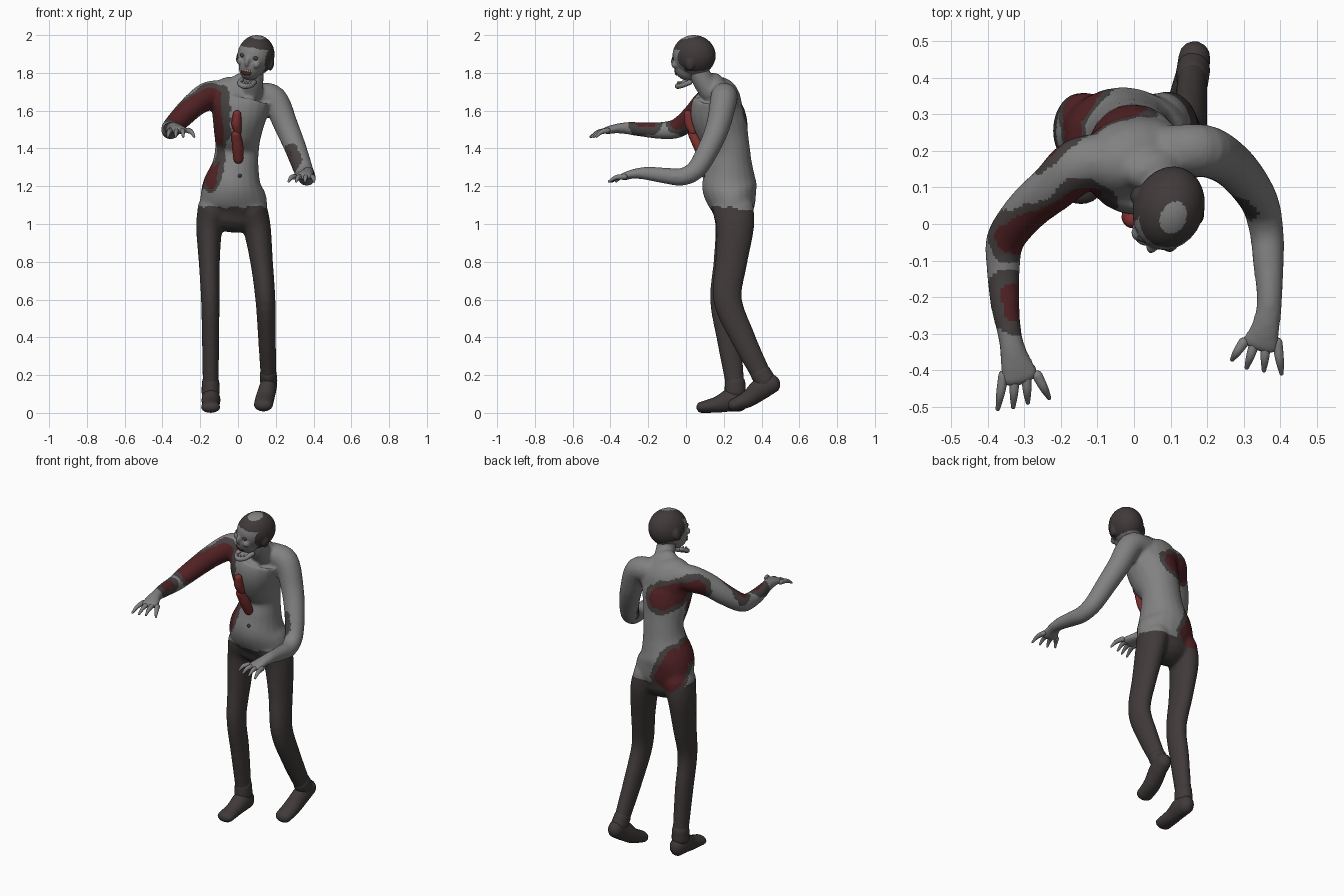
import bpy, bmesh, math
from mathutils import Vector, Matrix, noise

if "Cube" in bpy.data.objects:
    bpy.data.objects.remove(bpy.data.objects["Cube"])


def material(name, r, g, b):
    m = bpy.data.materials.new(name)
    m.use_nodes = True
    m.diffuse_color = (r, g, b, 1)
    m.node_tree.nodes["Principled BSDF"].inputs["Base Color"].default_value = (r, g, b, 1)
    return m


SKIN = material("grey skin", .22, .22, .22)
DARK = material("dark cloth", .052, .042, .042)
EDGE = material("wound edge", .06, .052, .05)
BLOOD = material("dried blood", .085, .016, .018)
ORGAN = material("raw red", .2, .03, .028)
TEETH = material("old teeth", .5, .45, .33)
X, Z = Vector((1, 0, 0)), Vector((0, 0, 1))


def spline(keys, steps=5):
    """Catmull-Rom through keys (x, y, z, rx, ry)."""
    k = [Vector(p if len(p) == 5 else (*p, p[3])) for p in keys]
    k = [k[0] * 2 - k[1]] + k + [k[-1] * 2 - k[-2]]
    out = []
    for a, b, c, d in zip(k, k[1:], k[2:], k[3:]):
        for i in range(steps):
            t = i / steps
            out.append((b * 2 + (c - a) * t + (a * 2 - b * 5 + c * 4 - d) * t**2
                        + (b * 3 - a - c * 3 + d) * t**3) / 2)
    return out + [k[-2]]


def loft(bm, keys, ref, sides=20):
    """Closed tube with rounded ends; rx lies along ref, ry across it."""
    pts = spline(keys)
    cen = [Vector(p[:3]) for p in pts]
    tan = [(cen[min(i + 1, len(cen) - 1)] - cen[max(i - 1, 0)]).normalized()
           for i in range(len(cen))]
    rows = [(c, t, p[3], p[4]) for c, t, p in zip(cen, tan, pts)]

    def cap(row, sign):
        c, t, rx, ry = row
        return [(c + t * sign * min(rx, ry) * math.sin(a), t, rx * math.cos(a), ry * math.cos(a))
                for a in (.4, .8, 1.2, 1.45)]

    rows = cap(rows[0], -1)[::-1] + rows + cap(rows[-1], 1)
    rings = []
    for c, t, rx, ry in rows:
        u = (ref - t * ref.dot(t)).normalized()
        v = t.cross(u)
        rings.append([bm.verts.new(c + u * rx * math.cos(a) + v * ry * math.sin(a))
                      for a in (math.tau * i / sides for i in range(sides))])
    faces = [bm.faces.new((p[i], p[(i + 1) % sides], q[(i + 1) % sides], q[i]))
             for p, q in zip(rings, rings[1:]) for i in range(sides)]
    faces += [bm.faces.new(rings[0][::-1]), bm.faces.new(rings[-1])]
    bmesh.ops.recalc_face_normals(bm, faces=faces)


def ball(bm, loc, size):
    bmesh.ops.create_uvsphere(bm, u_segments=24, v_segments=16, radius=1,
                              matrix=Matrix.Translation(loc) @ Matrix.Diagonal((*size, 1)))


def finish(bm, name, mats, voxel=0, smooth=6):
    """Make an object; with a voxel size, fuse its volumes into one skin."""
    me = bpy.data.meshes.new(name)
    bm.to_mesh(me)
    bm.free()
    ob = bpy.data.objects.new(name, me)
    bpy.context.collection.objects.link(ob)
    if voxel:
        fuse = ob.modifiers.new("fuse", 'REMESH')
        fuse.mode, fuse.voxel_size = 'VOXEL', voxel
        soft = ob.modifiers.new("soft", 'SMOOTH')
        soft.factor, soft.iterations = .5, smooth
        me = bpy.data.meshes.new_from_object(ob.evaluated_get(bpy.context.evaluated_depsgraph_get()))
        ob.modifiers.clear()
        ob.data = me
    me.materials.clear()
    for m in mats:
        me.materials.append(m)
    me.polygons.foreach_set("use_smooth", [True] * len(me.polygons))
    return ob


# Body: torso, neck, arms with palms, and legs fused together
body = bmesh.new()
loft(body, [(-.03, .25, 1.06, .17, .105), (-.025, .245, 1.11, .18, .125),
            (-.03, .23, 1.2, .16, .145), (-.015, .23, 1.3, .126, .125),
            (-.005, .23, 1.4, .116, .108), (0, .195, 1.5, .13, .138),
            (.01, .165, 1.6, .15, .142), (.02, .17, 1.68, .16, .115),
            (.05, .15, 1.735, .09, .06)], X)
loft(body, [(.07, .13, 1.7, .06), (.08, .085, 1.77, .056), (.09, .06, 1.84, .05)], X)
loft(body, [(.1, .2, 1.68, .07), (.19, .2, 1.66, .072), (.255, .17, 1.52, .064),
            (.305, .12, 1.4, .058), (.345, .055, 1.29, .052), (.362, -.02, 1.25, .047),
            (.367, -.1, 1.255, .043), (.37, -.21, 1.268, .035), (.36, -.28, 1.265, .025, .04),
            (.345, -.33, 1.25, .02, .054)], Z)
loft(body, [(-.06, .18, 1.69, .07), (-.15, .16, 1.68, .076), (-.22, .1, 1.64, .067),
            (-.29, .04, 1.575, .06), (-.35, -.04, 1.51, .053), (-.357, -.12, 1.495, .046),
            (-.352, -.22, 1.5, .04), (-.338, -.31, 1.507, .033), (-.325, -.37, 1.505, .025, .042),
            (-.31, -.42, 1.495, .02, .054)], Z)
loft(body, [(-.13, .25, 1.08, .085, .11), (-.152, .255, .98, .07, .1), (-.152, .23, .8, .056, .085),
            (-.147, .195, .6, .049, .068), (-.145, .225, .4, .046, .064),
            (-.145, .26, .15, .042, .05)], X)
loft(body, [(.07, .25, 1.08, .085, .11), (.1, .26, .98, .074, .1), (.125, .24, .8, .06, .085),
            (.145, .22, .6, .053, .076), (.153, .3, .4, .047, .066),
            (.16, .4, .2, .041, .052)], X)
body = finish(body, "body", [SKIN, DARK, EDGE, BLOOD], .01)

# Wounds as capsules on the skin: start, end, blood radius, dark border width
wounds = [((-.32, -.03, 1.55), (-.14, .05, 1.69), .06, .022),
          ((-.14, .06, 1.68), (-.125, .08, 1.5), .05, .045),
          ((-.12, .12, 1.5), (-.16, .12, 1.24), .052, .022),
          ((-.18, .2, 1.27), (-.14, .32, 1.2), .06, .022),
          ((-.16, .31, 1.22), (-.12, .36, 1.12), .08, .028),
          ((-.03, .31, 1.58), (-.2, .2, 1.64), .065, .03),
          ((-.335, -.25, 1.52), (-.345, -.18, 1.52), .022, .034),
          ((.28, .07, 1.38), (.3, .04, 1.32), 0, .045)]
for f in body.data.polygons:
    c = f.center
    wob = noise.noise(c * 22) * .012
    for a, b, r, rim in wounds:
        a, ab = Vector(a), Vector(b) - Vector(a)
        t = max(0, min(1, (c - a).dot(ab) / ab.length_squared))
        d = (c - a - ab * t).length + wob
        f.material_index = max(f.material_index, 3 if d < r else 2 if d < r + rim else 0)
    if c.z < 1.09 - .12 * max(0, c.y - .2) + wob and f.material_index < 3:
        f.material_index = 1
    if c.z < 1.04:
        f.material_index = 1

# Fingers fan out from each palm
hands = {"left_fingers": ((.345, -.325, 1.25), .031,
                          [(.268, -.37), (.308, -.392), (.355, -.4), (.403, -.408)], 1.225),
         "right_fingers": ((-.31, -.415, 1.495), .031,
                           [(-.372, -.505), (-.33, -.5), (-.29, -.488), (-.232, -.475)], 1.462)}
for name, (palm, gap, tips, tip_z) in hands.items():
    bm = bmesh.new()
    for i, (x, y) in enumerate(sorted(tips)):
        base = Vector(palm) + X * gap * (i - 1.5)
        tip = Vector((x, y, tip_z))
        mid = base.lerp(tip, .55) + Z * .01
        loft(bm, [(*base, .015), (*mid, .012), (*tip, .006)], Z, 10)
    finish(bm, name, [SKIN])

# Shoes: one flat, one pushing off from its toe
shoes = {"right_shoe": [(-.142, .285, .062, .045, .055), (-.143, .24, .068, .05, .062),
                        (-.145, .17, .045, .046, .044), (-.145, .085, .03, .05, .03)],
         "left_shoe": [(.165, .455, .155, .043, .05), (.158, .4, .13, .046, .058),
                       (.142, .33, .075, .05, .045), (.134, .255, .042, .05, .034)]}
for name, path in shoes.items():
    bm = bmesh.new()
    loft(bm, path, X)
    finish(bm, name, [DARK])
bm = bmesh.new()
loft(bm, [(-.145, .26, .16, .046, .054), (-.145, .26, .11, .048, .056)], X)
loft(bm, [(.16, .395, .21, .044, .055), (.162, .42, .17, .046, .055)], X)
finish(bm, "ankle_cuffs", [DARK])

# Head: fused skull, face, nose and ears, then hair marked by region
pose = Matrix.Translation((.095, .043, 1.893)) @ Matrix.Rotation(math.radians(-20), 4, 'Z') \
    @ Matrix.Rotation(math.radians(12), 4, 'Y')
bm = bmesh.new()
ball(bm, (0, 0, 0), (.096, .117, .108))
ball(bm, (0, -.045, -.055), (.064, .07, .08))
ball(bm, (0, -.115, -.035), (.014, .018, .028))
for s in (-1, 1):
    ball(bm, (s * .092, .005, -.03), (.014, .024, .034))
    ball(bm, (s * .045, -.092, -.04), (.022, .022, .022))
head = finish(bm, "head", [SKIN, DARK], .006, 4)
for f in head.data.polygons:
    x, y, z = f.center
    face = y < -.035 and z < .04 + noise.noise(f.center * 30) * .01 and abs(x) < .078
    bald = z > 0 and (x / .036) ** 2 + ((y + .02) / .045) ** 2 < 1
    f.material_index = 0 if face or bald or z < -.072 else 1
head.matrix_world = pose

# Sunken eyes, open mouth and upper teeth
eyes, mouth, teeth = bmesh.new(), bmesh.new(), bmesh.new()
for s in (-1, 1):
    ball(eyes, (s * .036, -.104, -.008), (.016, .008, .011))
ball(mouth, (0, -.1, -.093), (.03, .012, .016))
for i in range(-2, 3):
    ball(teeth, (i * .01, -.111 + abs(i) * .002, -.082), (.005, .004, .008))
for name, bm, mat in (("eyes", eyes, EDGE), ("mouth", mouth, BLOOD), ("upper_teeth", teeth, TEETH)):
    finish(bm, name, [mat]).matrix_world = pose

# Torn lower jaw with a few teeth
bm = bmesh.new()
loft(bm, [(.085, .02, 1.75, .014), (.065, -.025, 1.732, .013), (.03, -.045, 1.73, .014),
          (.008, -.02, 1.745, .013), (.02, .02, 1.765, .012)], Z, 12)
finish(bm, "lower_jaw", [SKIN])
bm = bmesh.new()
for x, y in ((.06, -.028), (.045, -.038), (.03, -.043), (.018, -.033)):
    ball(bm, (x, y, 1.747), (.005, .004, .01))
finish(bm, "lower_teeth", [TEETH])

# Hanging entrails and navel
bm = bmesh.new()
loft(bm, [(-.005, .01, 1.58, .022), (-.008, .02, 1.53, .026), (-.002, .035, 1.49, .02)], X)
loft(bm, [(-.01, .035, 1.475, .024), (-.002, .07, 1.41, .03), (.002, .1, 1.345, .026)], X)
finish(bm, "entrails", [ORGAN])
bm = bmesh.new()
ball(bm, (.01, .092, 1.255), (.01, .008, .01))
finish(bm, "navel", [EDGE])
